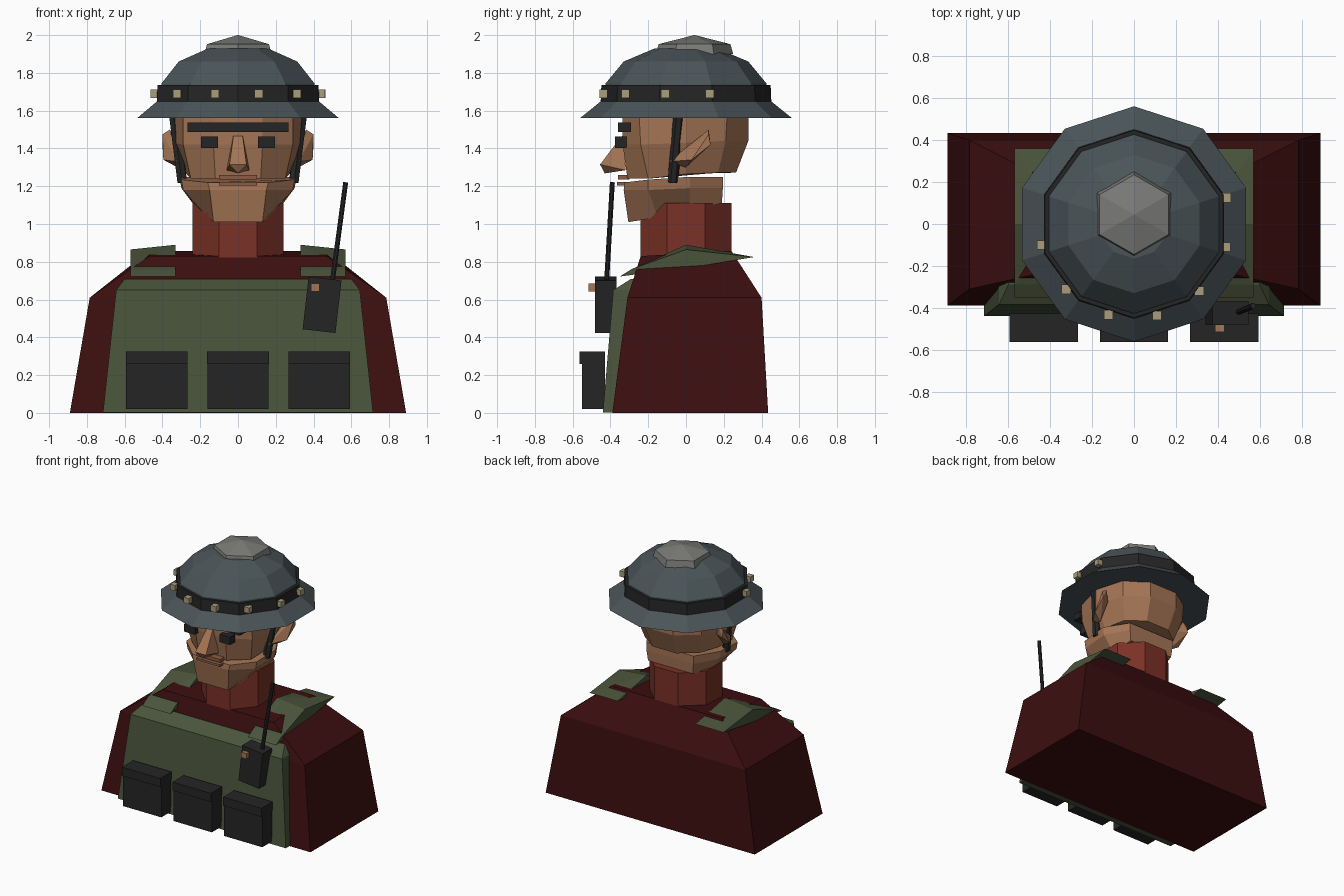
import bpy, bmesh, math
from mathutils import Vector, Matrix

if "Cube" in bpy.data.objects:
    bpy.data.objects.remove(bpy.data.objects["Cube"])


def lin(c):
    c /= 255
    return c / 12.92 if c <= 0.04045 else ((c + 0.055) / 1.055) ** 2.4


def material(name, r, g, b):
    m = bpy.data.materials.new(name)
    m.diffuse_color = (lin(r), lin(g), lin(b), 1)
    m.use_nodes = True
    m.node_tree.nodes["Principled BSDF"].inputs["Base Color"].default_value = m.diffuse_color
    return m


RED = material("dark red cloth", 60, 14, 15)
GREEN = material("olive green", 74, 84, 59)
BLACK = material("black", 37, 37, 37)
SKIN = material("skin", 165, 117, 85)
LIP = material("lip brown", 140, 92, 66)
COLLAR = material("rust red", 122, 49, 38)
STEEL = material("steel grey", 74, 84, 88)
CAP = material("light grey", 122, 122, 119)
STUD = material("tan", 170, 158, 125)


def finish(name, bm, mat):
    bmesh.ops.recalc_face_normals(bm, faces=bm.faces[:])
    me = bpy.data.meshes.new(name)
    bm.to_mesh(me)
    bm.free()
    me.materials.append(mat)
    ob = bpy.data.objects.new(name, me)
    bpy.context.collection.objects.link(ob)
    return ob


def loft(name, rings, mat):
    """Join equal-length rings of points and close both ends."""
    bm = bmesh.new()
    vs = [[bm.verts.new(p) for p in r] for r in rings]
    n = len(vs[0])
    for a, b in zip(vs, vs[1:]):
        for i in range(n):
            j = (i + 1) % n
            bm.faces.new((a[i], a[j], b[j], b[i]))
    bm.faces.new(vs[0])
    bm.faces.new(vs[-1])
    return finish(name, bm, mat)


def hull(name, pts, mat):
    bm = bmesh.new()
    for p in pts:
        bm.verts.new(p)
    bmesh.ops.convex_hull(bm, input=bm.verts[:])
    bmesh.ops.dissolve_limit(bm, angle_limit=0.01, verts=bm.verts[:], edges=bm.edges[:])
    return finish(name, bm, mat)


def box(name, c, s, mat, rot=(0, 'Y')):
    bm = bmesh.new()
    bmesh.ops.create_cube(bm, size=1)
    m = Matrix.Translation(c) @ Matrix.Rotation(rot[0], 4, rot[1]) @ Matrix.Diagonal((*s, 1))
    bmesh.ops.transform(bm, matrix=m, verts=bm.verts[:])
    return finish(name, bm, mat)


def rod(name, a, b, r, mat, sides=8):
    a, b = Vector(a), Vector(b)
    bm = bmesh.new()
    bmesh.ops.create_cone(bm, cap_ends=True, segments=sides, radius1=r, radius2=r, depth=(b - a).length)
    m = Matrix.Translation((a + b) / 2) @ (b - a).to_track_quat('Z', 'Y').to_matrix().to_4x4()
    bmesh.ops.transform(bm, matrix=m, verts=bm.verts[:])
    return finish(name, bm, mat)


def ngon(n, rx, z, ry=None, cy=0, turn=0.0):
    """Ring with a vertex at +y, optionally turned by a fraction of a side."""
    ry = rx if ry is None else ry
    t = [math.pi / 2 + (i + turn) * math.tau / n for i in range(n)]
    return [(rx * math.cos(a), cy + ry * math.sin(a), z) for a in t]


def rect(x, y0, y1, z0, z1=None):
    z1 = z0 if z1 is None else z1
    return [(-x, y0, z0), (x, y0, z0), (x, y1, z1), (-x, y1, z1)]


# Torso and vest
loft("torso", [rect(.89, -.39, .435, 0), rect(.785, -.31, .40, .61), rect(.47, -.24, .24, .83, .858)], RED)
loft("vest", [rect(.715, -.44, -.3, .003), rect(.645, -.385, -.25, .65), rect(.60, -.29, -.24, .71)], GREEN)

# Shoulder straps: folded pads
for s, side in ((-1, "left"), (1, "right")):
    pts = []
    for x, top in ((.33, .89), (.57, .865)):
        pts += [(s * x, -.35, .722), (s * x, -.29, .76), (s * x, 0, top),
                (s * x, .36, .825), (s * x, .12, .785)]
    hull(side + "_shoulder_pad", pts, GREEN)

# Chest pouches with lids
for i, x in enumerate((-.43, 0, .43)):
    box(f"pouch_{i}", (x, -.49, .14), (.325, .12, .24), BLACK)
    box(f"pouch_lid_{i}", (x, -.496, .292), (.327, .135, .066), BLACK)

# Radio
box("radio", (.445, -.425, .572), (.175, .115, .28), BLACK, (math.radians(6.5), 'Y'))
rod("antenna", (.50, -.42, .70), (.57, -.39, 1.22), .014, BLACK)
box("radio_button", (.41, -.495, .663), (.045, .04, .042), SKIN)

# Neck and jaw
loft("neck", [ngon(8, .262, z, turn=.5) for z in (.82, 1.11)], COLLAR)


def sym(half):
    """Mirror a half outline, front to back, into a full ring."""
    return half + [(-x, y, z) for x, y, z in reversed(half)]


loft("jaw", [sym([(.13, -.305, 1.01), (.16, -.15, 1.035), (.21, .02, 1.07), (.19, .19, 1.11)]),
             sym([(.15, -.33, 1.18), (.29, -.20, 1.18), (.30, .02, 1.19), (.20, .195, 1.19)]),
             sym([(.16, -.325, 1.22), (.30, -.20, 1.235), (.31, .02, 1.25), (.20, .195, 1.25)])], SKIN)

# Skull and lower face
loft("skull", [sym([(.12, -.31, 1.24), (.25, -.20, 1.24), (.275, 0, 1.265), (.23, .17, 1.272), (.10, .265, 1.272)]),
               sym([(.13, -.335, 1.42), (.29, -.24, 1.42), (.345, 0, 1.43), (.28, .21, 1.44), (.12, .33, 1.44)]),
               sym([(.13, -.335, 1.62), (.29, -.25, 1.62), (.355, 0, 1.62), (.29, .22, 1.62), (.12, .33, 1.62)])], SKIN)

# Nose
hull("nose", [(-.025, -.33, 1.47), (.025, -.33, 1.47), (-.025, -.345, 1.46), (.025, -.345, 1.46),
              (-.06, -.32, 1.285), (.06, -.32, 1.285), (-.045, -.455, 1.315), (.045, -.455, 1.315),
              (0, -.43, 1.268)], SKIN)

# Lips, eyes and brow
box("upper_lip", (0, -.33, 1.248), (.20, .06, .024), LIP)
box("lower_lip", (0, -.335, 1.213), (.20, .06, .018), LIP)
box("brow", (0, -.325, 1.513), (.535, .07, .05), BLACK)
for s, side in ((-1, "left"), (1, "right")):
    box(side + "_eye", (s * .15, -.345, 1.432), (.09, .06, .06), BLACK)
    # Ear wedge
    hull(side + "_ear", [(s * .32, -.09, 1.33), (s * .33, .0, 1.32), (s * .36, .12, 1.50), (s * .33, .10, 1.42),
                         (s * .40, .12, 1.475), (s * .40, .13, 1.42), (s * .395, .03, 1.34),
                         (s * .32, 0, 1.30)], SKIN)
    # Chin strap
    rod(side + "_chin_strap", (s * .345, -.035, 1.62), (s * .295, -.07, 1.22), .028, BLACK, 6)

# Helmet: brim, band, dome and crown
loft("helmet_brim", [ngon(10, .562, 1.56), ngon(10, .45, 1.65)], STEEL)
loft("helmet_band", [ngon(10, .452, 1.645), ngon(10, .448, 1.735)], BLACK)
loft("helmet_dome", [ngon(10, .432, 1.72), ngon(10, .425, 1.745), ngon(10, .33, 1.86), ngon(10, .165, 1.93)], STEEL)
loft("helmet_crown", [ngon(6, .205, 1.90, cy=.045), ngon(6, .19, 1.952, cy=.045),
                      ngon(6, .002, 2.0, cy=.045)], CAP)

# Band studs
for i, (x, y) in enumerate(((.44, .125), (.438, -.11), (.312, -.32), (.11, -.437),
                            (-.122, -.433), (-.323, -.312), (-.44, -.10))):
    box(f"stud_{i}", (x, y, 1.69), (.044, .044, .044), STUD)
